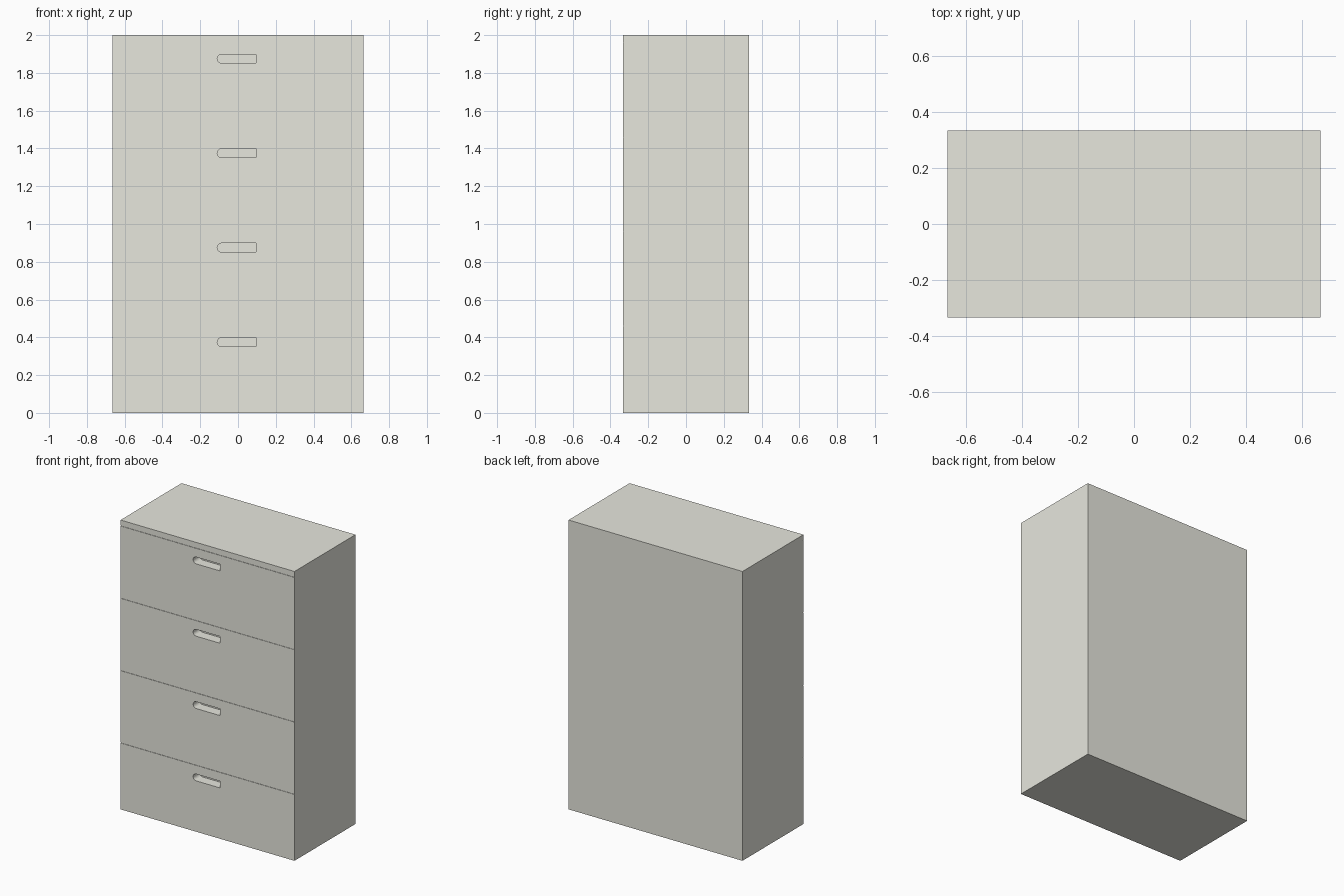
import bpy, bmesh, math

if "Cube" in bpy.data.objects:
    bpy.data.objects.remove(bpy.data.objects["Cube"])

W, D, H = 0.665, 0.333, 2.0      # half width, half depth, height
T = 0.003                        # drawer front relief
GAP = 0.003                      # shadow gap between fronts
SPLITS = [0.0, 0.46, 0.96, 1.46, 1.96]

# Light putty paint
paint = bpy.data.materials.new("putty_paint")
paint.diffuse_color = (0.8, 0.8, 0.73, 1)
paint.use_nodes = True
paint.node_tree.nodes["Principled BSDF"].inputs["Base Color"].default_value = paint.diffuse_color


def prism(name, pts, y0, y1):
    """Extrude an (x, z) outline from y0 to y1."""
    bm = bmesh.new()
    face = bm.faces.new([bm.verts.new((x, y0, z)) for x, z in pts])
    new = bmesh.ops.extrude_face_region(bm, geom=[face])["geom"]
    verts = [g for g in new if isinstance(g, bmesh.types.BMVert)]
    bmesh.ops.translate(bm, vec=(0, y1 - y0, 0), verts=verts)
    bmesh.ops.recalc_face_normals(bm, faces=bm.faces)
    mesh = bpy.data.meshes.new(name)
    bm.to_mesh(mesh)
    bm.free()
    mesh.materials.append(paint)
    obj = bpy.data.objects.new(name, mesh)
    bpy.context.collection.objects.link(obj)
    return obj


def box(name, z0, z1, y0, y1):
    return prism(name, [(-W, z0), (W, z0), (W, z1), (-W, z1)], y0, y1)


def cut(target, cutter):
    mod = target.modifiers.new("handle_cut", 'BOOLEAN')
    mod.operation = 'DIFFERENCE'
    mod.solver = 'EXACT'
    mod.object = cutter


def handle_outline(z):
    """Slot rounded on the left, square on the right."""
    r, left, right = 0.0235, -0.11, 0.096
    arc = [math.pi / 2 + math.pi * i / 12 for i in range(13)]
    return ([(right, z - r), (right, z + r)] +
            [(left + r + r * math.cos(a), z + r * math.sin(a)) for a in arc])


# Cabinet body and top rail
body = box("cabinet_body", 0, H, -D + T, D)
box("top_rail", SPLITS[-1] + GAP / 2, H, -D, -D + T)

# Drawer fronts with recessed finger pulls
for i, (lo, hi) in enumerate(zip(SPLITS, SPLITS[1:])):
    z0 = lo + GAP / 2 if i else 0
    front = box(f"drawer_front_{i + 1}", z0, hi - GAP / 2, -D, -D + T)
    slot = prism(f"handle_cutter_{i + 1}", handle_outline(hi - 0.085), -D - 0.05, -D + 0.07)
    slot.hide_render = True
    slot.hide_set(True)
    cut(front, slot)
    cut(body, slot)
